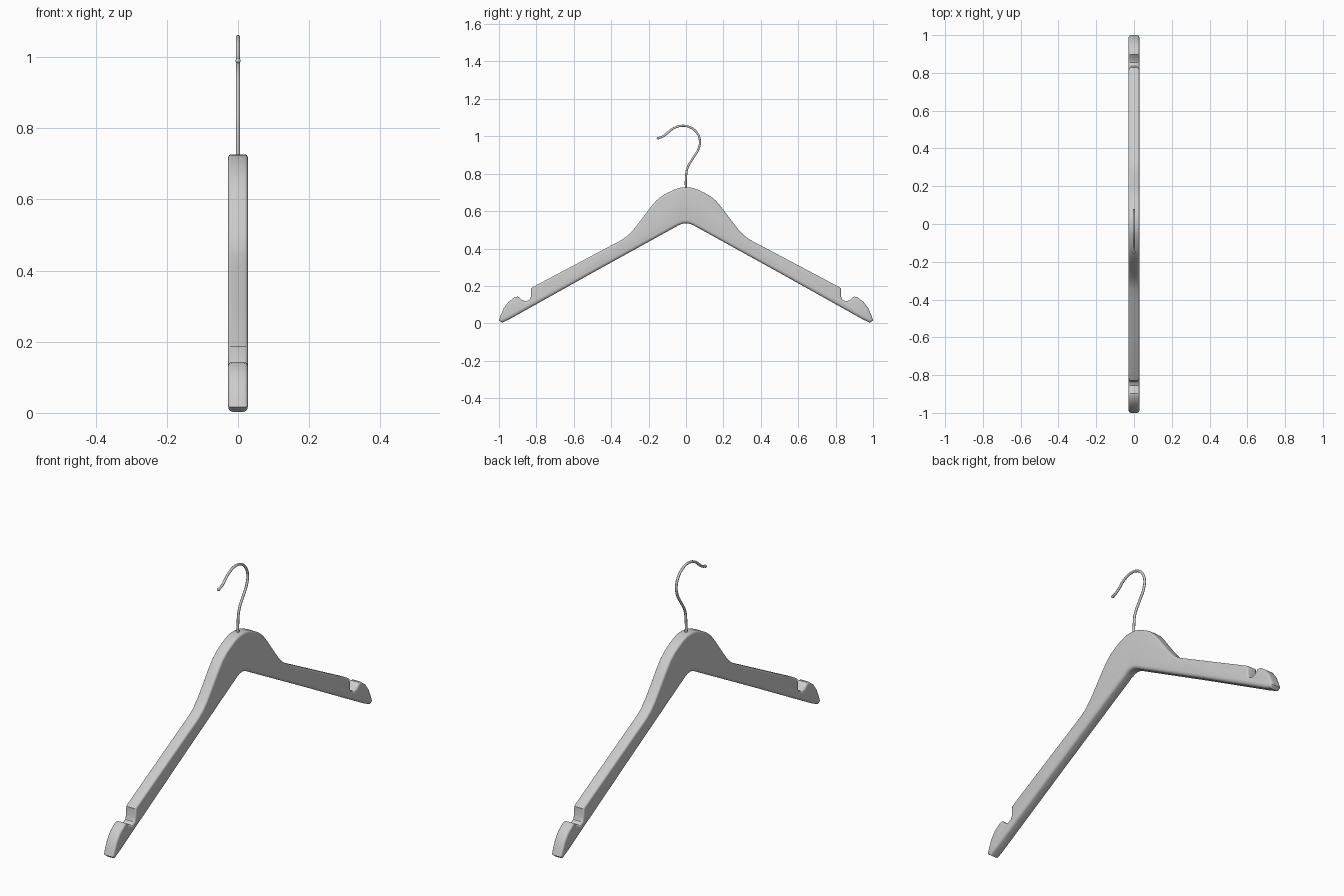
import bpy, bmesh

if "Cube" in bpy.data.objects:
    bpy.data.objects.remove(bpy.data.objects["Cube"])

HALF_THICK = 0.028

# Half outline in (y, z): top centre -> shoulder -> notch -> tip
upper = [(0, .727), (.03, .725), (.06, .716), (.10, .697), (.13, .68), (.16, .655),
         (.19, .62), (.22, .58), (.25, .54), (.28, .502), (.31, .47), (.345, .445),
         (.40, .416), (.60, .31), (.815, .196), (.828, .187), (.829, .142), (.836, .126),
         (.855, .117), (.875, .123), (.898, .143), (.915, .14), (.95, .114),
         (.975, .08), (.992, .04), (1.0, .016)]
# Underside, tip -> centre
lower = [(.983, .003), (.94, .024), (.50, .270), (.04, .524), (.02, .532), (0, .535)]
half = upper + lower
n_up = len(upper)
outline = half + [(-y, z) for y, z in reversed(half[1:-1])]

# Wooden body: extruded outline with rounded rims, softer along the underside
bm = bmesh.new()
a = [bm.verts.new((-HALF_THICK, y, z)) for y, z in outline]
b = [bm.verts.new((HALF_THICK, y, z)) for y, z in outline]
n = len(outline)
bm.faces.new(a)
bm.faces.new(b[::-1])
for i in range(n):
    j = (i + 1) % n
    bm.faces.new((a[i], b[i], b[j], a[j]))
bmesh.ops.recalc_face_normals(bm, faces=bm.faces)
weight = bm.edges.layers.float.new("bevel_weight_edge")
m = len(half)
for i in range(n):
    j = (i + 1) % n
    under = n_up <= i < n_up + 2 * len(lower) - 2
    for ring in (a, b):
        bm.edges.get((ring[i], ring[j]))[weight] = 1.0 if under else 0.6
mesh = bpy.data.meshes.new("hanger_body")
bm.to_mesh(mesh)
bm.free()
body = bpy.data.objects.new("hanger_body", mesh)
bpy.context.collection.objects.link(body)
bev = body.modifiers.new("rounded_rims", 'BEVEL')
bev.limit_method = 'WEIGHT'
bev.width = 0.017
bev.segments = 4
bev.use_clamp_overlap = False
bpy.context.view_layer.objects.active = body
body.select_set(True)
bpy.ops.object.modifier_apply(modifier=bev.name)
bpy.ops.object.shade_smooth_by_angle(angle=0.6)
body.select_set(False)

# Wire hook: round tube along a smooth path
path = [(0, .70), (0, .78), (.009, .834), (.037, .882), (.068, .935), (.074, .98),
        (.056, 1.022), (.022, 1.048), (-.02, 1.056), (-.068, 1.042), (-.105, 1.013),
        (-.128, .997), (-.151, .99)]
curve = bpy.data.curves.new("wire_hook", 'CURVE')
curve.dimensions = '3D'
curve.bevel_depth = 0.006
curve.bevel_resolution = 3
curve.resolution_u = 6
curve.use_fill_caps = True
spline = curve.splines.new('BEZIER')
spline.bezier_points.add(len(path) - 1)
for p, (y, z) in zip(spline.bezier_points, path):
    p.co = (0, y, z)
    p.handle_left_type = p.handle_right_type = 'AUTO'
hook = bpy.data.objects.new("wire_hook", curve)
bpy.context.collection.objects.link(hook)

# Rounded end of the hook
bpy.ops.mesh.primitive_uv_sphere_add(segments=16, ring_count=8, radius=0.0075,
                                     location=(0, -.149, .99))
tip = bpy.context.object
tip.name = "hook_tip"
bpy.ops.object.shade_smooth()
